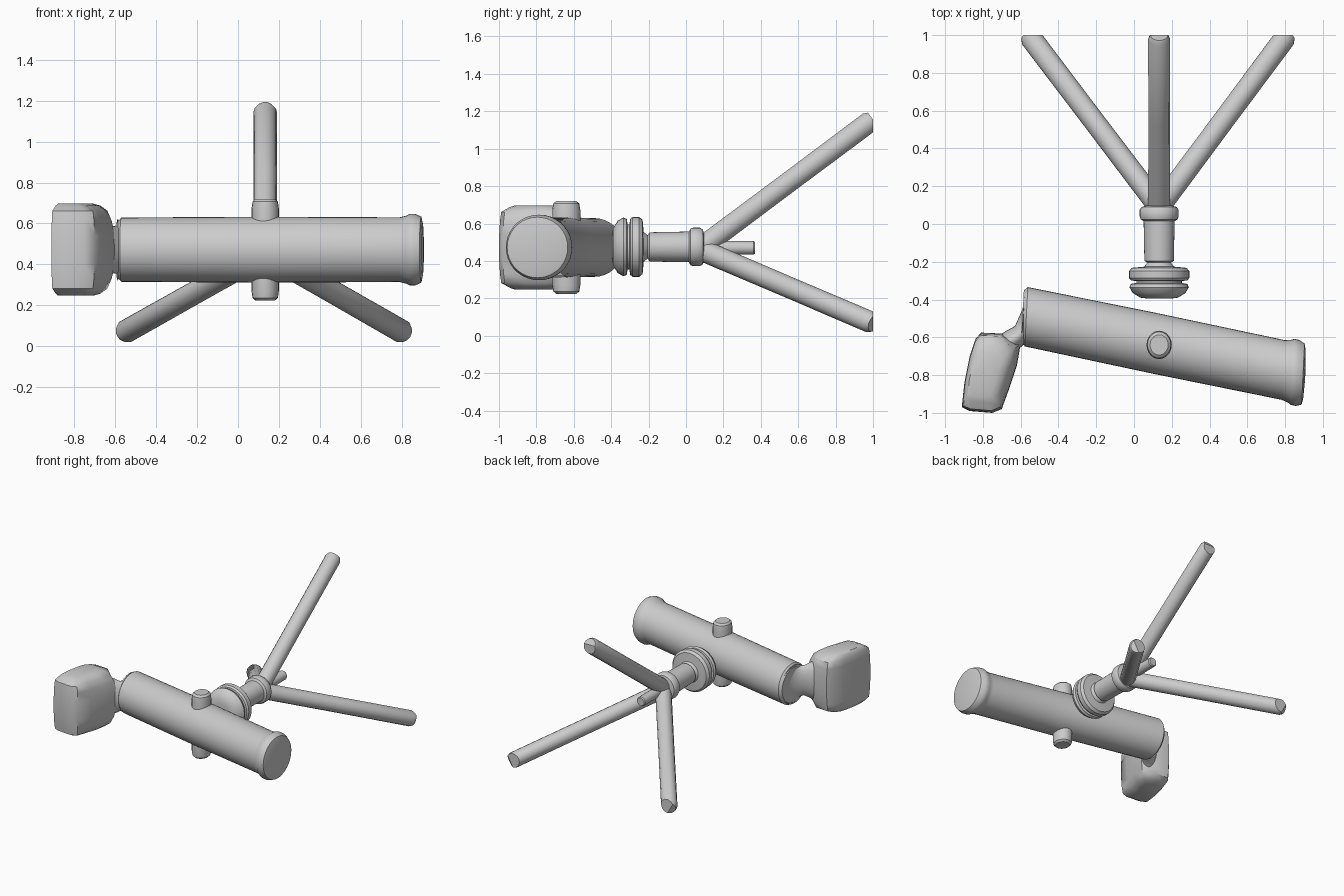
import bpy, bmesh, math
from mathutils import Vector as V

if "Cube" in bpy.data.objects:
    bpy.data.objects.remove(bpy.data.objects["Cube"])

ZC = 0.472   # height of the optical axis
XC = 0.133   # x of the tripod centre


def finish(name, bm, angle=35, clip_y=None):
    if clip_y is not None:
        geom = bm.verts[:] + bm.edges[:] + bm.faces[:]
        cut = bmesh.ops.bisect_plane(bm, geom=geom, plane_co=(0, clip_y, 0),
                                     plane_no=(0, 1, 0), clear_outer=True)
        edges = [e for e in cut['geom_cut'] if isinstance(e, bmesh.types.BMEdge)]
        if edges:
            bmesh.ops.contextual_create(bm, geom=edges)
    bmesh.ops.recalc_face_normals(bm, faces=bm.faces)
    me = bpy.data.meshes.new(name)
    bm.to_mesh(me)
    bm.free()
    ob = bpy.data.objects.new(name, me)
    bpy.context.collection.objects.link(ob)
    bpy.ops.object.select_all(action='DESELECT')
    ob.select_set(True)
    bpy.context.view_layer.objects.active = ob
    bpy.ops.object.shade_smooth_by_angle(angle=math.radians(angle))
    return ob


def loft(name, rings, **kw):
    """Skin closed point rings and cap both ends."""
    bm = bmesh.new()
    loops = [[bm.verts.new(p) for p in r] for r in rings]
    n = len(loops[0])
    for a, b in zip(loops, loops[1:]):
        for i in range(n):
            j = (i + 1) % n
            bm.faces.new((a[i], a[j], b[j], b[i]))
    bm.faces.new(loops[0])
    bm.faces.new(loops[-1])
    return finish(name, bm, **kw)


def ring(c, u, v, n):
    return [c + u * math.cos(2 * math.pi * i / n) + v * math.sin(2 * math.pi * i / n)
            for i in range(n)]


def lathe(name, origin, axis, profile, u=None, v=None, n=32, **kw):
    """Rings of (distance, radius) along an axis; u and v may skew the rings."""
    axis = V(axis)
    if u is None:
        u = axis.orthogonal().normalized()
        v = axis.cross(u).normalized()
    return loft(name, [ring(V(origin) + axis * t, V(u) * r, V(v) * r, n)
                       for t, r in profile], **kw)


# Main tube with flared front rim; its ends are cut slightly skewed
lathe("telescope_tube", (-0.59, -0.487, ZC), (1, -0.207, 0),
      [(0, .135), (.02, .157), (.7, .161), (1.38, .158), (1.415, .167),
       (1.43, .175), (1.455, .175), (1.485, .162), (1.492, .13), (1.497, .03)],
      u=(0.05, 1, 0), v=(0, 0, 1), n=36)

# Pinched neck between tube and eyepiece
neck = [((-.575, -.35), (-.60, -.63), .15), ((-.59, -.45), (-.575, -.63), .12),
        ((-.63, -.54), (-.585, -.64), .115), ((-.71, -.585), (-.62, -.67), .15)]
loft("eyepiece_neck",
     [ring((V((*a, ZC)) + V((*b, ZC))) / 2, (V((*a, 0)) - V((*b, 0))) / 2, V((0, 0, h)), 24)
      for a, b, h in neck], angle=60)

# Rounded eyepiece block: top outline lofted through z, tapering at the ends
outline = [(-.81, -.575), (-.70, -.58), (-.60, -.635), (-.62, -.75), (-.66, -.87),
           (-.70, -.98), (-.75, -1.0), (-.87, -.99), (-.912, -.97), (-.898, -.84),
           (-.87, -.70), (-.84, -.61)]
pivot = V((-.84, -.81))
rings = []
for dz, s in ((-.225, .55), (-.215, .70), (-.19, .84), (-.14, .93), (-.07, .985), (0, 1),
              (.07, .985), (.14, .93), (.19, .84), (.215, .70), (.225, .55)):
    r = []
    for p in outline:
        q = pivot + (V(p) - pivot) * s
        # the outer and front sides stay flatter than the tube side
        if p[0] < -.69 and s > .8:
            q = q.lerp(V(p), .6)
        r.append(V((q.x, q.y, ZC + dz)))
    rings.append(r)
loft("eyepiece", rings, angle=50)

# Adjustment knobs above and below the tube
for label, s in (("upper", 1), ("lower", -1)):
    lathe(label + "_knob", (XC, -.64, ZC), (0, 0, s),
          [(.12, .067), (.20, .067), (.235, .062), (.248, .048)],
          u=(1, 0, 0), v=(0, 1.12, 0), n=20)

# Mounting discs, post and collar turned about y
lathe("mount_post", (XC, 0, ZC + .003), (0, 1, 0),
      [(-.395, .06), (-.39, .10), (-.365, .14), (-.335, .157), (-.317, .15), (-.312, .12),
       (-.303, .12), (-.298, .15), (-.285, .16), (-.25, .16), (-.232, .145), (-.226, .08),
       (-.205, .062), (-.195, .078), (.015, .082), (.025, .098), (.04, .103),
       (.075, .103), (.09, .093), (.097, .07)], n=32)

# Short centre stub behind the collar
lathe("centre_stub", (XC, .09, ZC - .002), (0, 1, 0),
      [(0, .038), (.272, .036), (.28, .03)], n=16)

# Three splayed tripod legs, trimmed flat at the feet
for name, z0, end in (("upper_leg", .478, (XC, .995, 1.154)),
                      ("left_leg", .455, (-.557, 1.0, .067)),
                      ("right_leg", .455, (.81, 1.0, .067))):
    start = V((XC, .09, z0))
    d = V(end) - start
    L = d.length
    side = d.cross(V((0, 0, 1))).normalized()
    lathe(name, start, d / L, [(0, .058), (L * .5, .057), (L - .02, .058), (L + .005, .046)],
          u=side, v=side.cross(d).normalized(), n=14, clip_y=1.0)
